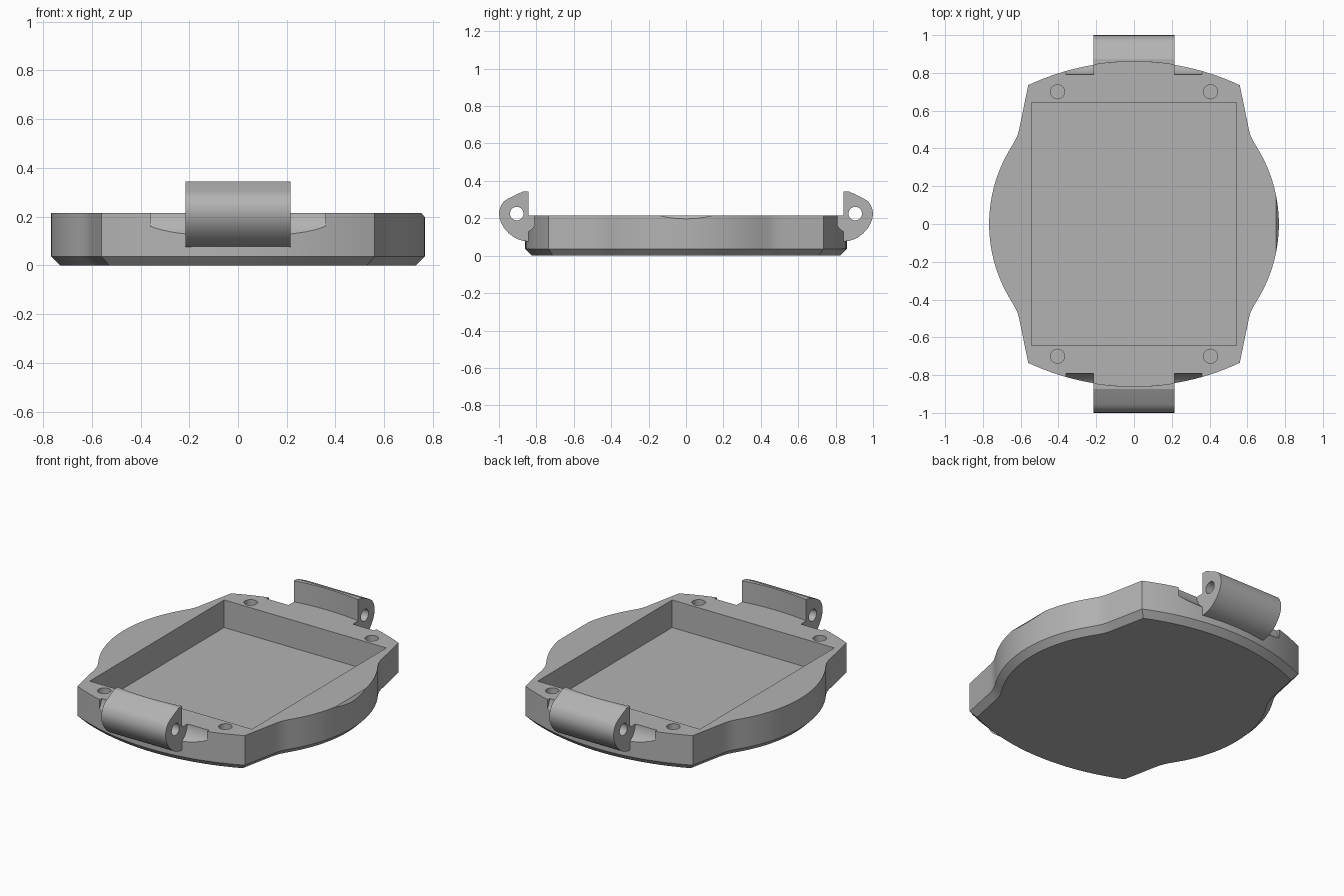
import bpy, bmesh, math
from mathutils import Vector

if "Cube" in bpy.data.objects:
    bpy.data.objects.remove(bpy.data.objects["Cube"])

grey = bpy.data.materials.new("plain grey")
grey.use_nodes = True
grey.diffuse_color = (0.45, 0.45, 0.45, 1)
grey.node_tree.nodes["Principled BSDF"].inputs["Base Color"].default_value = grey.diffuse_color

TOP = 0.215
ARC_R = 1.317                    # radius of the shallow end edges
PIN = (0.905, 0.225)             # pin hole centre in y, z
LUG_X = 0.215


def end_y(x):
    """Outer edge of the body ends at x."""
    return 0.86 - ARC_R + math.sqrt(ARC_R ** 2 - x ** 2)


def loft(name, rings):
    """Closed solid through rings of equal point count."""
    bm = bmesh.new()
    loops = [[bm.verts.new(p) for p in ring] for ring in rings]
    n = len(loops[0])
    for a, b in zip(loops, loops[1:]):
        for i in range(n):
            j = (i + 1) % n
            bm.faces.new((a[i], a[j], b[j], b[i]))
    bm.faces.new(loops[0][::-1])
    bm.faces.new(loops[-1])
    bmesh.ops.recalc_face_normals(bm, faces=bm.faces)
    mesh = bpy.data.meshes.new(name)
    bm.to_mesh(mesh)
    bm.free()
    mesh.materials.append(grey)
    obj = bpy.data.objects.new(name, mesh)
    bpy.context.collection.objects.link(obj)
    return obj


def circle(cx, cy, r, n=48):
    return [(cx + r * math.cos(math.tau * i / n), cy + r * math.sin(math.tau * i / n))
            for i in range(n)]


def prism_x(pts, a, b):
    return loft("cutter", [[(x, y, z) for y, z in pts] for x in (a, b)])


def prism_y(pts, a, b):
    return loft("cutter", [[(x, y, z) for x, z in pts] for y in (a, b)])


def prism_z(pts, a, b):
    return loft("cutter", [[(x, y, z) for x, y in pts] for z in (a, b)])


def select_only(obj):
    bpy.ops.object.select_all(action="DESELECT")
    obj.select_set(True)
    bpy.context.view_layer.objects.active = obj


def cut(obj, cutter):
    mod = obj.modifiers.new("cut", "BOOLEAN")
    mod.operation = "DIFFERENCE"
    mod.solver = "EXACT"
    mod.object = cutter
    select_only(obj)
    bpy.ops.object.modifier_apply(modifier=mod.name)
    bpy.data.objects.remove(cutter)


def smooth(obj):
    select_only(obj)
    bpy.ops.object.shade_smooth_by_angle(angle=math.radians(25))


def inset(pts, d):
    """Mitred inward offset of a counter-clockwise outline."""
    out = []
    for i, p in enumerate(pts):
        a, b, c = Vector(pts[i - 1]), Vector(p), Vector(pts[(i + 1) % len(pts)])
        e, f = (b - a).normalized(), (c - b).normalized()
        m = Vector((-e.y - f.y, e.x + f.x)).normalized()
        out.append(tuple(b + m * d / m.dot(Vector((-e.y, e.x)))))
    return out


# Outline: round side, concave blend, sharp corner, shallow end arc
quarter = [(0.767 * math.cos(math.radians(t)), 0.767 * math.sin(math.radians(t)))
           for t in range(0, 33, 2)]
quarter += [(0.632, 0.437), (0.619, 0.464), (0.61, 0.492), (0.604, 0.52)]
quarter += [(0.56 * (1 - i / 14), end_y(0.56 * (1 - i / 14))) for i in range(15)]
half = quarter + [(-x, y) for x, y in quarter[-2::-1]]
outline = half + [(x, -y) for x, y in half[-2:0:-1]]

# Body with chamfered base
low = inset(outline, 0.036)
body = loft("case_body", [[(x, y, 0) for x, y in low],
                          [(x, y, 0.036) for x, y in outline],
                          [(x, y, TOP) for x, y in outline]])

# Rectangular pocket
px, py = 0.543, 0.643
cut(body, prism_z([(-px, -py), (px, -py), (px, py), (-px, py)], 0.048, 0.3))

# Corner screw holes and scoops beside each lug
for sx in (-1, 1):
    for sy in (-1, 1):
        cut(body, prism_z(circle(sx * 0.405, sy * 0.7, 0.037), 0.1, 0.3))
        scoop = circle(sy * PIN[0], PIN[1], 0.115, 64)
        cut(body, prism_x(scoop, sx * LUG_X, sx * 0.36))

# Thumb relief on the left rim
cut(body, prism_y([(0.745, 0.225), (0.775, 0.187), (0.82, 0.187), (0.82, 0.225)], -0.25, 0.25))
smooth(body)

# Strap lugs
outer = [(0.873, 0.343), (0.955, 0.303), (0.975, 0.289), (0.988, 0.27), (0.997, 0.248),
         (1.0, 0.225), (0.997, 0.2), (0.987, 0.172), (0.97, 0.145), (0.948, 0.12),
         (0.922, 0.1), (0.895, 0.087), (0.87, 0.079)]
for side, name in ((-1, "front_lug"), (1, "back_lug")):
    rings = []
    for i in range(17):
        x = LUG_X * (i / 8 - 1)
        y0 = end_y(x)
        profile = [(y0 - 0.01, 0.075), (y0 - 0.01, 0.205), (y0, 0.205), (y0, 0.343)] + outer
        rings.append([(x, side * y, z) for y, z in profile])
    lug = loft(name, rings)
    cut(lug, prism_x(circle(side * PIN[0], PIN[1], 0.036), -0.4, 0.4))
    smooth(lug)
